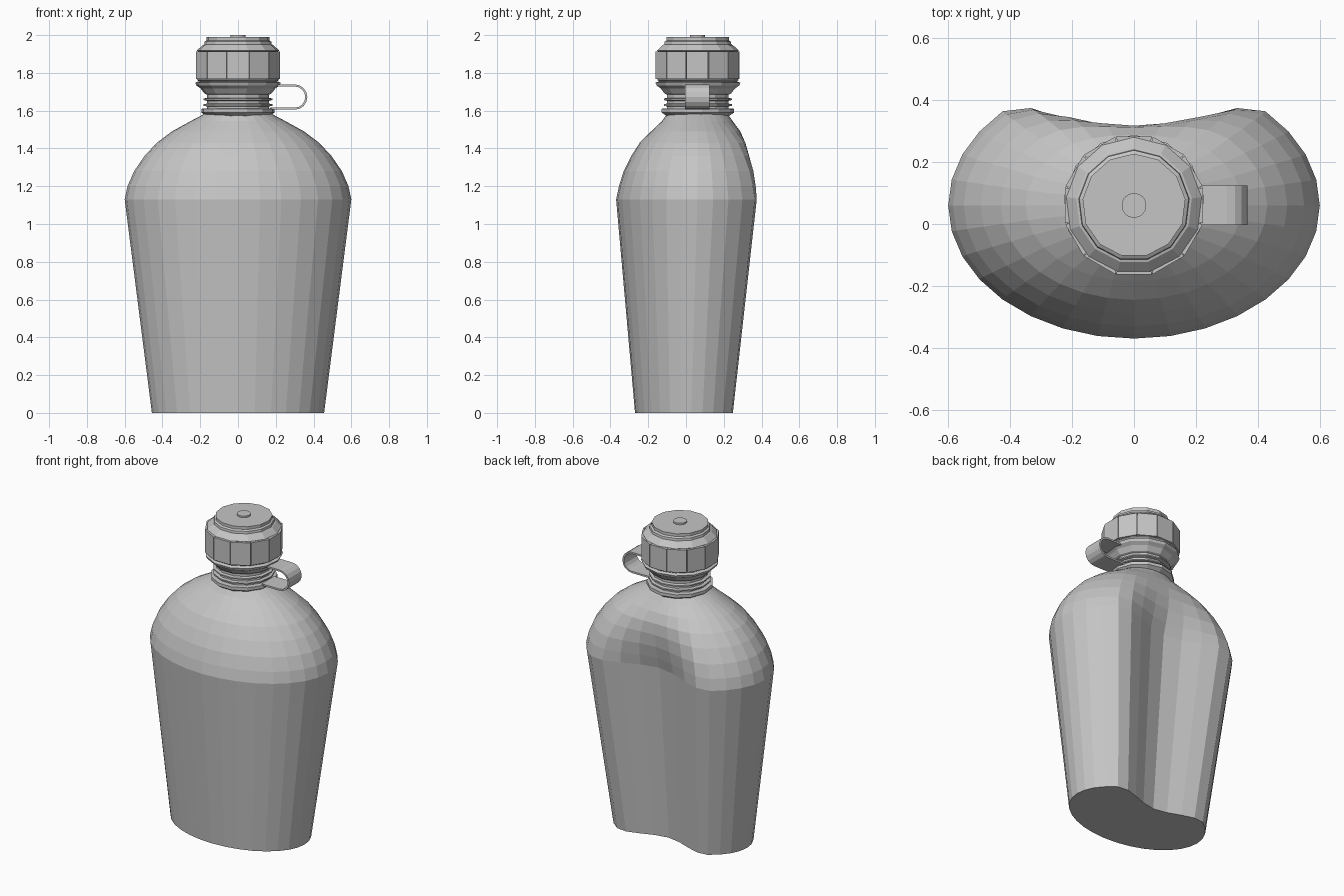
import bpy, bmesh, math

cube = bpy.data.objects.get("Cube")
if cube:
    bpy.data.objects.remove(cube, do_unlink=True)

grey = bpy.data.materials.new("plain_grey")
grey.use_nodes = True
colour = (0.56, 0.56, 0.56, 1)
grey.diffuse_color = colour
grey.node_tree.nodes["Principled BSDF"].inputs["Base Color"].default_value = colour

AXIS_Y = 0.06   # the neck and cap stand a little behind the centre


def finish(name, bm):
    bmesh.ops.recalc_face_normals(bm, faces=bm.faces)
    mesh = bpy.data.meshes.new(name)
    bm.to_mesh(mesh)
    bm.free()
    mesh.materials.append(grey)
    obj = bpy.data.objects.new(name, mesh)
    bpy.context.collection.objects.link(obj)
    return obj


def loft(name, rings):
    """Skin a stack of closed rings and cap both ends."""
    bm = bmesh.new()
    rows = [[bm.verts.new(p) for p in ring] for ring in rings]
    n = len(rows[0])
    for low, high in zip(rows, rows[1:]):
        for i in range(n):
            j = (i + 1) % n
            bm.faces.new((low[i], low[j], high[j], high[i]))
    bm.faces.new(rows[0][::-1])
    bm.faces.new(rows[-1])
    return finish(name, bm)


def turned(name, profile, sides=13):
    """Lathe a (radius, height) profile round the neck axis."""
    turn = [2 * math.pi * (i + 0.5) / sides - math.pi / 2 for i in range(sides)]
    return loft(name, [[(r * math.cos(a), AXIS_Y + r * math.sin(a), z) for a in turn]
                       for r, z in profile])


# Flask body: elliptical rings with a hollow back that fades out up the shoulder
SIDES = 32
HOLLOW = {5: 0.043, 6: 0.117, 7: 0.187, 8: 0.22}   # depth by side step


def body_ring(z, half_x, half_y, hollow):
    ring = []
    for i in range(SIDES):
        a = 2 * math.pi * i / SIDES
        step = min(i, SIDES // 2 - i) if i <= SIDES // 2 else 0
        y = AXIS_Y + half_y * math.sin(a) - hollow * HOLLOW.get(step, 0)
        ring.append((half_x * math.cos(a), y, z))
    return ring


shoulder = [(1.13, 0.60, 0.43, 1), (1.20, 0.585, 0.415, 0.84), (1.28, 0.55, 0.39, 0.64),
            (1.36, 0.495, 0.35, 0.42), (1.43, 0.43, 0.305, 0.24), (1.49, 0.35, 0.245, 0.08),
            (1.545, 0.25, 0.187, 0), (1.59, 0.165, 0.155, 0)]
rings = [body_ring(*row) for row in shoulder]
base = [(x * 0.76, y * 0.696 - 0.0125, 0) for x, y, z in rings[0]]
loft("flask_body", [base] + rings)

# Threaded neck
neck = [(0.165, 1.57), (0.195, 1.59), (0.195, 1.61), (0.165, 1.612)]
for z in (1.63, 1.66):
    neck += [(0.165, z - 0.008), (0.183, z - 0.004), (0.183, z + 0.004), (0.165, z + 0.008)]
neck.append((0.165, 1.77))
turned("threaded_neck", neck)

# Retaining collar under the cap
turned("cap_collar", [(0.165, 1.685), (0.178, 1.69), (0.2, 1.718), (0.222, 1.733),
                      (0.228, 1.748), (0.205, 1.757), (0.165, 1.758)])

# Screw cap with stepped top
turned("screw_cap", [(0.205, 1.753), (0.22, 1.763), (0.213, 1.768), (0.213, 1.914),
                     (0.22, 1.918), (0.188, 1.948), (0.18, 1.95), (0.178, 1.965),
                     (0.167, 1.972), (0.167, 1.99)])
turned("cap_pin", [(0.04, 1.985), (0.04, 2.0)], 20)

# Raised grip panels round the cap
RIBS = 12
bm = bmesh.new()
for k in range(RIBS):
    mid = 2 * math.pi * k / RIBS
    half = math.pi / RIBS * 0.97
    corners = []
    for z in (1.768, 1.914):
        for a, r in ((mid - half, 0.2), (mid + half, 0.2),
                     (mid + half, 0.23), (mid - half, 0.23)):
            corners.append(bm.verts.new((r * math.cos(a), AXIS_Y + r * math.sin(a), z)))
    for f in ((3, 2, 1, 0), (4, 5, 6, 7), (0, 1, 5, 4), (1, 2, 6, 5), (2, 3, 7, 6), (3, 0, 4, 7)):
        bm.faces.new([corners[i] for i in f])
finish("cap_grip_panels", bm)


# Strap loop tying the collar to the neck
def strap_path(inset):
    r = 0.067 - inset
    arc = [(0.30 + r * math.sin(t), 1.672 - r * math.cos(t))
           for t in (math.pi * i / 8 for i in range(9))]
    return [(0.17, arc[0][1])] + arc + [(0.17, arc[-1][1])]


outline = strap_path(0) + strap_path(0.011)[::-1]
loft("strap_loop", [[(x, AXIS_Y + side * 0.064, z) for x, z in outline] for side in (-1, 1)])
